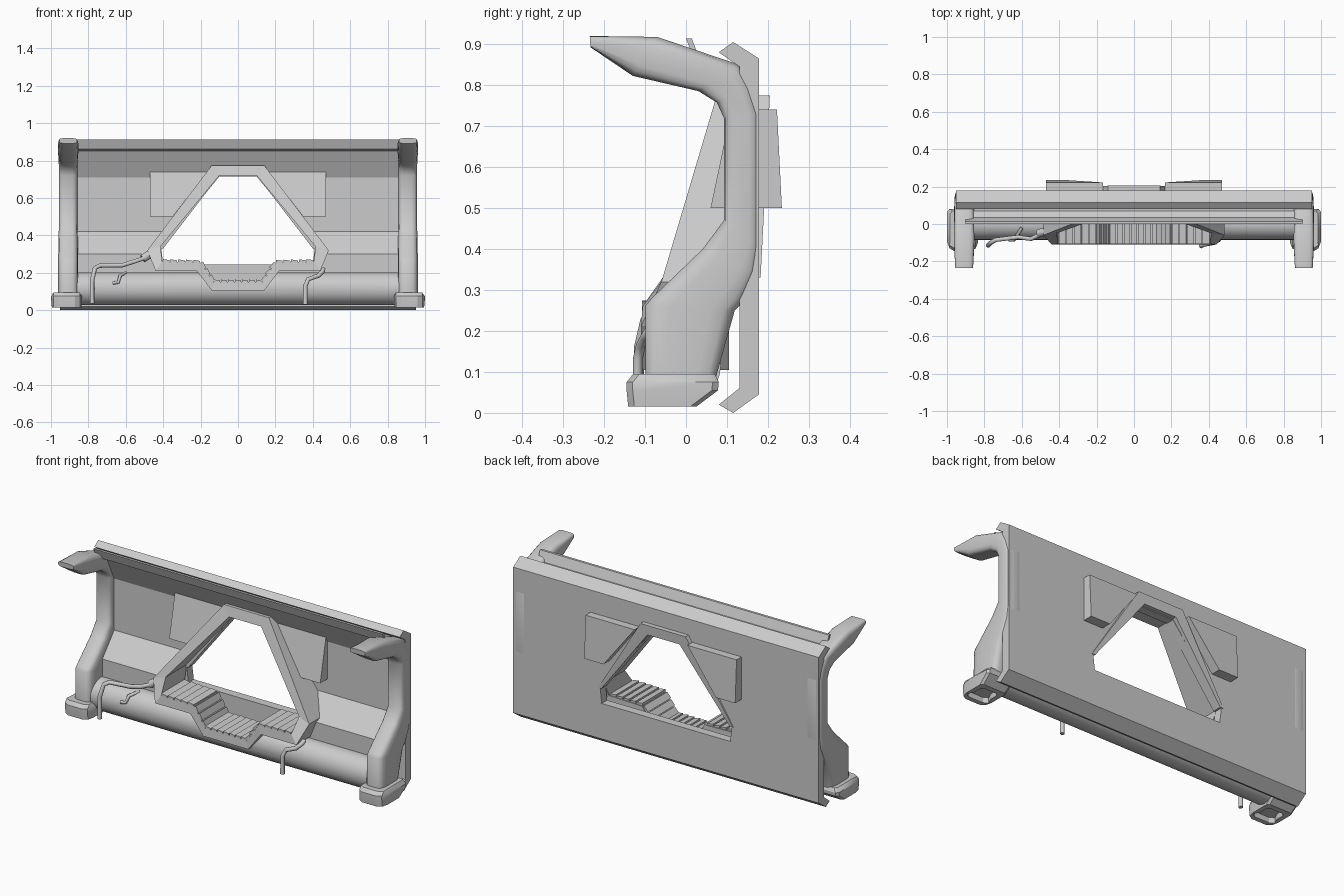
import bpy, bmesh, math
from mathutils import Vector

cube = bpy.data.objects.get("Cube")
if cube:
    bpy.data.objects.remove(cube, do_unlink=True)

grey = bpy.data.materials.new("light_grey")
grey.use_nodes = True
COLOR = (0.6, 0.6, 0.6, 1)
grey.diffuse_color = COLOR
grey.node_tree.nodes["Principled BSDF"].inputs["Base Color"].default_value = COLOR


def finish(bm, name, smooth=0):
    bmesh.ops.recalc_face_normals(bm, faces=bm.faces)
    mesh = bpy.data.meshes.new(name)
    bm.to_mesh(mesh)
    bm.free()
    mesh.materials.append(grey)
    obj = bpy.data.objects.new(name, mesh)
    bpy.context.collection.objects.link(obj)
    if smooth:
        bpy.ops.object.select_all(action='DESELECT')
        obj.select_set(True)
        bpy.context.view_layer.objects.active = obj
        bpy.ops.object.shade_smooth_by_angle(angle=math.radians(smooth))
    return obj


def loft(name, rings, closed=False, smooth=0):
    """Bridge equal-length rings of points into one surface."""
    bm = bmesh.new()
    loops = [[bm.verts.new(p) for p in ring] for ring in rings]
    n = len(loops[0])
    pairs = list(zip(loops, loops[1:])) + ([(loops[-1], loops[0])] if closed else [])
    for a, b in pairs:
        for i in range(n):
            j = (i + 1) % n
            bm.faces.new((a[i], a[j], b[j], b[i]))
    if not closed:
        bm.faces.new(loops[0])
        bm.faces.new(loops[-1])
    return finish(bm, name, smooth)


def along_x(name, profile, half, smooth=0):
    """Extrude a (y, z) profile across the width."""
    return loft(name, [[(x, y, z) for y, z in profile] for x in (-half, half)], smooth=smooth)


def along_y(name, outline, front, back):
    """Extrude an (x, z) outline between two depth functions of z."""
    return loft(name, [[(x, f(z), z) for x, z in outline] for f in (front, back)])


def cut(obj, cutter):
    mod = obj.modifiers.new("opening", 'BOOLEAN')
    mod.operation = 'DIFFERENCE'
    mod.solver = 'EXACT'
    mod.object = cutter
    cutter.hide_render = True
    cutter.hide_set(True)


def mirrored(half):
    """Complete an outline given from top centre down its +x side."""
    return half + [(-x, z) for x, z in reversed(half)]


def tube(name, points, radius):
    curve = bpy.data.curves.new(name, 'CURVE')
    curve.dimensions = '3D'
    curve.bevel_depth = radius
    curve.bevel_resolution = 2
    curve.use_fill_caps = True
    spline = curve.splines.new('POLY')
    spline.points.add(len(points) - 1)
    for p, co in zip(spline.points, points):
        p.co = (*co, 1)
    curve.materials.append(grey)
    obj = bpy.data.objects.new(name, curve)
    bpy.context.collection.objects.link(obj)


# Outlines of the window opening
outer = mirrored([(.14, .775), (.485, .32), (.44, .21), (.22, .21), (.14, .105)])
inner = mirrored([(.10, .72), (.415, .34), (.405, .26), (.20, .255), (.13, .15)])
hole = mirrored([(.10, .715), (.41, .33), (.40, .245)])


def frame_front(z):
    if z < .28:
        return -.11
    return -.06 + (z - .32) * .135 / .455


def frame_back(z):
    return .105 if z < .27 else .135


# Back panel with folded top and bottom lips
back_panel = along_x("back_panel", [
    (.08, .88), (.115, .905), (.178, .865), (.178, .045), (.115, .0),
    (.08, .02), (.13, .06), (.13, .845)], .951)
cut(back_panel, along_y("back_opening_cutter", hole, lambda z: .0, lambda z: .3))

# Folded inner wall, a sheet with constant thickness
path = [(.0, .914), (.02, .862), (.055, .85), (.125, .71), (.125, .42),
        (.015, .30), (.015, .2), (.05, .1)]
inner_wall = along_x("inner_wall", path + [(y + .014, z) for y, z in reversed(path)], .9)

# Long drum along the foot of the wall
drum = []
for i in range(24):
    a = math.tau * i / 24
    drum.append((.085 * math.cos(a), .115 + .088 * math.sin(a)))
bottom_drum = along_x("bottom_drum", drum, .86, smooth=35)

# Both give way to the window frame
frame_cutter = along_y("frame_cutter", [(x * .98, .44 + (z - .44) * .98) for x, z in outer],
                       lambda z: -.3, lambda z: .3)
cut(inner_wall, frame_cutter)
cut(bottom_drum, frame_cutter)

# Window frame: outer shell, front face and inner tunnel
loft("window_frame", [
    [(x, frame_back(z), z) for x, z in outer],
    [(x, frame_front(z), z) for x, z in outer],
    [(x, frame_front(z) + .004, z) for x, z in inner],
    [(x, frame_back(z), z) for x, z in inner]], closed=True)

# Raised collar around the top of the opening at the rear
collar = [(.42, .33), (.14, .775), (-.14, .775), (-.42, .33)]
collar_in = [(-.40, .33), (-.1, .72), (.1, .72), (.40, .33)]
along_y("rear_collar", collar + collar_in, lambda z: .13,
        lambda z: .182 + max(0, z - .45) * .07)


# Ribbed treads along the floor of the opening
def treads(name, a, b, count):
    a, b = Vector((a[0], 0, a[1])), Vector((b[0], 0, b[1]))
    step = (b - a) / count
    up = Vector((-step.z, 0, step.x)).normalized() * .014
    for i in range(count):
        p, q = a + step * (i + .06), a + step * (i + .94)
        section = [p, q, q + up * .6, p + up]
        loft(name, [[v + Vector((0, y, 0)) for v in section] for y in (-.107, .1)])


treads("left_treads", (.20, .255), (.405, .26), 5)
treads("right_treads", (-.405, .26), (-.20, .255), 5)
treads("left_slope_treads", (.13, .15), (.20, .255), 3)
treads("right_slope_treads", (-.20, .255), (-.13, .15), 3)
treads("lower_treads", (-.13, .15), (.13, .15), 7)

# Pillar stations: front (y, z), back (y, z), half width
stations = [
    ((-.233, .892), (-.235, .92), .048), ((-.13, .822), (-.07, .918), .055),
    ((.03, .785), (.13, .85), .052), ((.075, .757), (.158, .795), .05),
    ((.092, .72), (.179, .73), .05), ((.092, .47), (.179, .40), .05),
    ((.04, .40), (.172, .34), .052), ((-.085, .28), (.145, .275), .054),
    ((-.1, .262), (.12, .25), .054), ((-.1, .08), (.072, .08), .054)]


def pillar_ring(front, back, half, cx):
    """Rounded box section between a front and a back point."""
    f, b = Vector((cx, *front)), Vector((cx, *back))
    mid, ring = (f + b) / 2, []
    for i in range(16):
        a = math.tau * (i + .5) / 16
        c, s = (math.copysign(abs(v) ** .48, v) for v in (math.cos(a), math.sin(a)))
        ring.append(mid + (f - mid) * c + Vector((half * s, 0, 0)))
    return ring


def foot_ring(z, grow, back, cx):
    front, w = -.145 - grow, .083 + grow
    half = [(.045, front), (.07, front + .015), (w, front + .05),
            (w, back - .015), (w - .012, back)]
    return [(cx + x, y, z) for x, y in mirrored(half)]


for side, s in (("left", 1), ("right", -1)):
    # Curved pillar
    loft(side + "_pillar", [pillar_ring(f, b, h, s * .908) for f, b, h in stations], smooth=40)

    # Pillar foot with a hollow sole
    cx = s * .916
    loft(side + "_foot", [
        foot_ring(.045, -.03, -.01, cx), foot_ring(.015, -.03, -.005, cx),
        foot_ring(.015, -.004, .025, cx), foot_ring(.055, 0, .078, cx),
        foot_ring(.075, 0, .08, cx), foot_ring(.095, -.016, .07, cx)], smooth=30)

    # Wedge-shaped box passing through the back panel
    along_y(side + "_wall_box",
            [(s * x, z) for x, z in ((.165, .74), (.47, .74), (.47, .5), (.35, .5))],
            lambda z: .06 + (z - .5) * .21, lambda z: .234 - (z - .5) * .05)

# Hoses from the frame down to the drum
tube("right_hose", [(-.78, -.115, .035), (-.78, -.115, .16), (-.765, -.1, .225),
                    (-.74, -.085, .238), (-.62, -.07, .24), (-.55, -.08, .262),
                    (-.51, -.06, .275), (-.46, -.04, .30)], .012)
tube("left_hose", [(.36, -.118, .03), (.36, -.118, .13), (.375, -.11, .165),
                   (.43, -.1, .185), (.455, -.085, .21), (.455, -.06, .22)], .012)
tube("hose_fitting", [(-.51, -.05, .275), (-.47, -.04, .30)], .022)
tube("small_hook", [(-.6, -.02, .2), (-.63, -.07, .185), (-.64, -.085, .15),
                    (-.67, -.085, .145)], .009)
